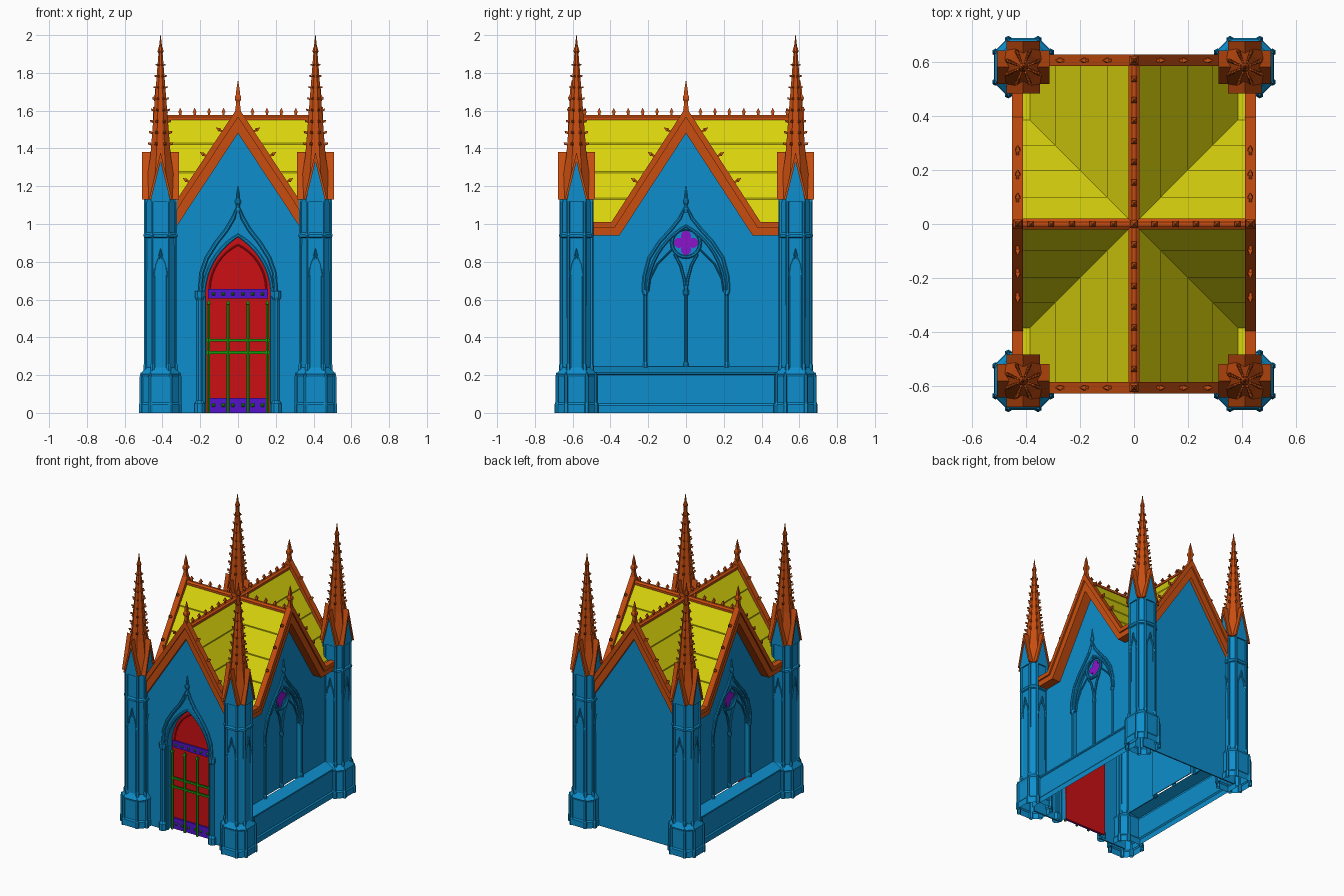
import bpy, bmesh
from math import sin, cos, pi, acos, hypot
from mathutils import Vector

if "Cube" in bpy.data.objects:
    bpy.data.objects.remove(bpy.data.objects["Cube"])

COL = {'stone': (.004, .27, .6, 1), 'trim': (.58, .076, .005, 1), 'roof': (.7, .66, .004, 1), 'door': (.6, .005, .007, 1),
       'band': (.09, .006, .6, 1), 'iron': (.01, .32, .004, 1), 'glass': (.26, .007, .6, 1)}
MATS = {}
for k, c in COL.items():
    MATS[k] = bpy.data.materials.new(k)
    MATS[k].diffuse_color = c

# Wall frames: u along the wall, d outward from the centre, z up
FRONT = lambda u, d, z: Vector((u, -d, z))
BACK = lambda u, d, z: Vector((u, d, z))
RIGHT = lambda u, d, z: Vector((d, u, z))
LEFT = lambda u, d, z: Vector((-d, u, z))


def finish(name, bm, mat, solid=True):
    if solid:
        bmesh.ops.recalc_face_normals(bm, faces=bm.faces)
    me = bpy.data.meshes.new(name)
    bm.to_mesh(me)
    bm.free()
    me.materials.append(MATS[mat])
    ob = bpy.data.objects.new(name, me)
    bpy.context.collection.objects.link(ob)


def loft(bm, rings, bottom=True, top=True, closed=True):
    vs = [[bm.verts.new(p) for p in r] for r in rings]
    n = len(vs[0])
    for a, b in zip(vs, vs[1:]):
        for i in range(n if closed else n - 1):
            bm.faces.new((a[i], a[(i + 1) % n], b[(i + 1) % n], b[i]))
    if bottom:
        bm.faces.new(vs[0])
    if top:
        bm.faces.new(vs[-1])


def prism(bm, pts, d0, d1, P):
    loft(bm, [[P(u, d, z) for u, z in pts] for d in (d0, d1)])


def sheet(bm, pts, d0, d1, P):
    loft(bm, [[P(u, d, z) for u, z in pts] for d in (d0, d1)], False, False, False)


def rect(bm, u0, u1, z0, z1, d0, d1, P):
    prism(bm, [(u0, z0), (u1, z0), (u1, z1), (u0, z1)], d0, d1, P)


def tube(bm, pts, r, d, P, n=8):
    rings = []
    for i, (u, z) in enumerate(pts):
        a, b = pts[max(i - 1, 0)], pts[min(i + 1, len(pts) - 1)]
        tu, tz = b[0] - a[0], b[1] - a[1]
        l = hypot(tu, tz)
        rings.append([P(u - tz / l * r * cos(t), d + r * sin(t), z + tu / l * r * cos(t))
                      for t in [2 * pi * (k + .5) / n for k in range(n)]])
    loft(bm, rings)


def post(bm, c, profile, n=8):
    loft(bm, [[Vector((c[0] + r * cos(2 * pi * (k + .5) / n), c[1] + r * sin(2 * pi * (k + .5) / n), z))
               for k in range(n)] for z, r in profile], False)


def bud(bm, base, axis, h, r):
    q = Vector(axis).to_track_quat('Z', 'Y')
    loft(bm, [[Vector(base) + q @ Vector((s * r * cos(k * pi / 2 + pi / 4), s * r * sin(k * pi / 2 + pi / 4), t * h))
               for k in range(4)] for t, s in ((-.1, .6), (.35, .6), (.4, 1.1), (1, .05))])


def arch(w, zs, zp, n=10):
    h = zp - zs
    R = (w * w + h * h) / (2 * w)
    m = acos((R - w) / R)
    half = [(w - R + R * cos(m * i / n), zs + R * sin(m * i / n)) for i in range(n + 1)]
    return [(-u, z) for u, z in half] + half[-2::-1]


def both(pts):
    return [(-u, z) for u, z in pts] + pts[-2::-1]


FINIAL = ((0, .02), (.03, .014), (.045, .014), (.055, .022), (.07, .021), (.08, .013), (.1, .012), (.15, .001))

# Front and back walls, the front one with a deep doorway
gable = [(-.41, 0), (-.41, .93), (0, 1.55), (.41, .93), (.41, 0)]
doorway = [(-.175, 0), *arch(.175, .62, .93), (.175, 0)]
bm = bmesh.new()
prism(bm, gable + doorway[::-1], .58, .59, FRONT)
sheet(bm, doorway, .525, .585, FRONT)
finish('front_wall', bm, 'stone')
bm = bmesh.new()
prism(bm, gable, .58, .59, BACK)
finish('back_wall', bm, 'stone')

# Side walls set back behind the plinth, with recessed window and tracery
W = .372
ogee = both([(.225, .64), (.221, .72), (.195, .82), (.14, .905), (.08, .97), (.032, 1.03), (0, 1.1)])
for name, P in (('right', RIGHT), ('left', LEFT)):
    bm = bmesh.new()
    side = [(-.58, .23), (-.58, .97), (-.37, .97), (0, 1.55), (.37, .97), (.58, .97), (.58, .23), (.205, .23)]
    prism(bm, side + arch(.205, .64, .99)[::-1] + [(-.205, .23)], W - .008, W, P)
    window = [(-.205, .23), *arch(.205, .64, .99), (.205, .23)]
    sheet(bm, window, W - .03, W - .004, P)
    prism(bm, window, W - .034, W - .028, P)
    loft(bm, [[P(u, d, z) for d, z in ((.45, 0), (.45, .04), (.442, .05), (.442, .2), (.448, .205),
                                       (.448, .215), (W, .245))] for u in (-.56, .56)], False, False, False)
    finish(name + '_wall', bm, 'stone')
    bm = bmesh.new()
    for u in (-.215, 0, .215):
        d = W if u else W - .012
        post(bm, P(u, d, 0), ((.235, .015), (.26, .015), (.27, .01), (.62, .01), (.63, .016), (.65, .016)))
    tube(bm, arch(.205, .64, .99), .009, W - .004, P)
    tube(bm, ogee, .01, W + .004, P)
    for s in (-1, 1):
        tube(bm, [(0, .64), (s * .01, .71), (s * .028, .78), (s * .06, .84)], .008, W - .012, P)
        tube(bm, [(s * .2, .64), (s * .19, .71), (s * .15, .79), (s * .07, .87)], .005, W - .02, P)
    tube(bm, [(.075 * cos(t * pi / 12), .9 + .075 * sin(t * pi / 12)) for t in range(25)], .01, W - .01, P)
    post(bm, P(0, W + .004, 0), [(1.06 + z * .95, r * .7) for z, r in FINIAL])
    finish(name + '_window_tracery', bm, 'stone')
    bm = bmesh.new()
    q = [(t * pi / 24, .034 + .03 * abs(cos(t * pi / 12)) ** .8) for t in range(48)]
    prism(bm, [(r * cos(t), .9 + r * sin(t)) for t, r in q], W - .03, W - .022, P)
    finish(name + '_quatrefoil_glass', bm, 'glass')

# Doorway columns and ogee hood
bm = bmesh.new()
for s in (-1, 1):
    post(bm, (s * .203, -.592), ((0, .03), (.05, .03), (.065, .018), (.595, .018), (.61, .026), (.645, .028)))
    post(bm, (s * .18, -.575), ((0, .011), (.62, .011)))
tube(bm, arch(.182, .62, .94), .011, .585, FRONT)
tube(bm, both([(.2, .64), (.193, .74), (.165, .82), (.115, .9), (.06, .97), (.025, 1.03), (0, 1.1)]), .012, .597, FRONT)
post(bm, (0, -.597), [(1.06 + z * .95, r * .75) for z, r in FINIAL])
finish('door_surround', bm, 'stone')

# Door leaf, hinge bands, iron grille
bm = bmesh.new()
prism(bm, doorway, .522, .53, FRONT)
tube(bm, arch(.15, .65, .89), .005, .53, FRONT)
finish('door', bm, 'door')
bm = bmesh.new()
for z0, z1 in ((0, .08), (.605, .655)):
    rect(bm, -.16, .16, z0, z1, .525, .542, FRONT)
finish('door_bands', bm, 'band')
bm = bmesh.new()
for u in (-.155, -.052, .052, .155):
    tube(bm, [(u, 0), (u, .57)], .009, .553, FRONT, 6)
    bud(bm, (u, -.553, .56), (0, 0, 1), .04, .014)
for z in (.32, .385):
    rect(bm, -.17, .17, z - .007, z + .007, .547, .559, FRONT)
for z in (.04, .63):
    for i in range(6):
        bud(bm, (-.13 + i * .052, -.54, z), (0, -1, 0), .014, .011)
finish('door_grille', bm, 'iron')

# Cross-gabled roof in stepped courses, every slope ending at the valley
bm = bmesh.new()
S = [0, .1, .2, .293, .385]
for end, swap in ((.6, False), (.43, True)):
    for sx in (-1, 1):
        for sy in (-1, 1):
            def face(pts):
                f = bm.faces.new([bm.verts.new((sx * (y if swap else x), sy * (x if swap else y), z)) for x, y, z in pts])
                f.normal_update()
                if f.normal.z < 0:
                    f.normal_flip()
            for a, b in zip(S, S[1:]):
                za, zb = 1.57 - 1.5 * a, 1.578 - 1.5 * b
                face([(a, a, za), (b, b, zb), (b, end, zb), (a, end, za)])
                face([(b, b, zb), (b, b, zb - .008), (b, end, zb - .008), (b, end, zb)])
            if not swap:
                face([(.37, .38, .995), (.43, .38, .995), (.43, .56, .995), (.37, .56, .995)])
finish('roof', bm, 'roof', False)

# Gable copings with crockets and apex finials; side ones overhang the wall
for name, P, d, low in (('front', FRONT, .6, 0), ('back', BACK, .6, 0), ('right', RIGHT, .425, 1), ('left', LEFT, .425, 1)):
    bm = bmesh.new()
    if low:
        top, mid, bot = [(.5, 1.01), (.395, 1.01)], [(.5, .98), (.378, .98)], [(.5, .94), (.352, .94)]
    else:
        top, mid, bot = [(.33, 1.12)], [(.33, 1.065)], [(.33, .98)]
    top, mid, bot = [both(p + [(0, z)]) for p, z in ((top, 1.62), (mid, 1.565), (bot, 1.48))]
    prism(bm, mid + bot[::-1], W - .01 if low else d - .022, d + .015, P)
    prism(bm, top + mid[::-1], d - .015, d + .026, P)
    for s in (-1, 1):
        for u in (.085, .17, .26):
            bud(bm, P(s * u, d + .005, 1.62 - 1.53 * u), P(s * .84, 0, .54), .038, .013)
    post(bm, P(0, d + .005, 0), [(1.6 + z * 1.07, r * 1.1) for z, r in FINIAL], 4)
    finish(name + '_coping', bm, 'trim')

# Ridge bars with a row of buds
bm = bmesh.new()
for P, L in ((BACK, .6), (RIGHT, .43)):
    loft(bm, [[P(u, d, z) for u, z in ((-.021, 1.55), (.021, 1.55), (.021, 1.566), (.008, 1.576), (-.008, 1.576), (-.021, 1.566))]
              for d in (-L, L)])
    for s in (-1, 1):
        for i in range(1, int(L / .0765) + 1):
            bud(bm, P(0, s * i * .0765, 1.575), (0, 0, 1), .04, .014)
bud(bm, (0, 0, 1.575), (0, 0, 1), .045, .02)
finish('ridge_crest', bm, 'trim')


def octa(cx, cy, a, z, k=.54):
    b = a * k
    return [Vector((cx + x, cy + y, z)) for x, y in
            ((a, -b), (a, b), (b, a), (-b, a), (-a, b), (-a, -b), (-b, -a), (b, -a))]


# Corner turrets: open-bottomed shaft with colonnettes and niches, gablets, crocketed spire
for i, (sx, sy) in enumerate(((-1, -1), (1, -1), (1, 1), (-1, 1))):
    cx, cy = sx * .41, sy * .58
    bm, tr = bmesh.new(), bmesh.new()
    loft(bm, [octa(cx, cy, a, z) for z, a in ((0, .107), (.045, .107), (.055, .1), (.19, .1), (.205, .105), (.24, .081),
                                              (.925, .078), (.93, .088), (.945, .088), (.955, .079), (1.13, .079))], False)
    for c in octa(cx, cy, .08, 0):
        post(bm, c, ((.2, .013), (.25, .013), (.26, .009), (.93, .009), (.94, .013), (.95, .009), (1.13, .009)), 6)
    for c in octa(cx, cy, .102, 0):
        post(bm, c, ((0, .014), (.045, .014), (.055, .01), (.19, .01), (.215, .004)), 6)
    for Q in (FRONT, BACK, RIGHT, LEFT):
        P = lambda u, d, z, Q=Q: Q(u, d, z) + Vector((cx, cy, 0))
        tube(bm, [(-.03, .24), *arch(.03, .75, .83, 5), (.03, .24)], .005, .08, P, 6)
        tube(bm, both([(.036, .72), (.025, .79), (.008, .83), (0, .87)]), .005, .083, P, 6)
        prism(bm, [(-.052, 1.12), (.052, 1.12), (0, 1.33)], .04, .088, P)
        prism(tr, both([(.062, 1.13), (0, 1.38)]) + both([(.05, 1.13), (0, 1.33)])[::-1], .03, .097, P)
    finish(f'turret_{i + 1}', bm, 'stone')
    loft(tr, [octa(cx, cy, a, z, .414) for z, a in ((1.13, .088), (1.36, .054), (1.93, .009), (2, .001))], False)
    for j in range(8):
        z = 1.42 + j * .06
        r = (.054 - (z - 1.36) / .57 * .045) * 1.08
        for k in range(8):
            t = pi / 8 + k * pi / 4
            s = 1 - j * .06
            bud(tr, (cx + r * cos(t), cy + r * sin(t), z), (cos(t), sin(t), .6), .024 * s, .010 * s)
    post(tr, (cx, cy), ((1.9, .01), (1.912, .017), (1.925, .015), (1.94, .009)))
    finish(f'spire_{i + 1}', tr, 'trim')

for m in bpy.data.materials:
    if m.users and not m.is_grease_pencil:
        m.use_nodes = True
        m.node_tree.nodes["Principled BSDF"].inputs["Base Color"].default_value = m.diffuse_color
